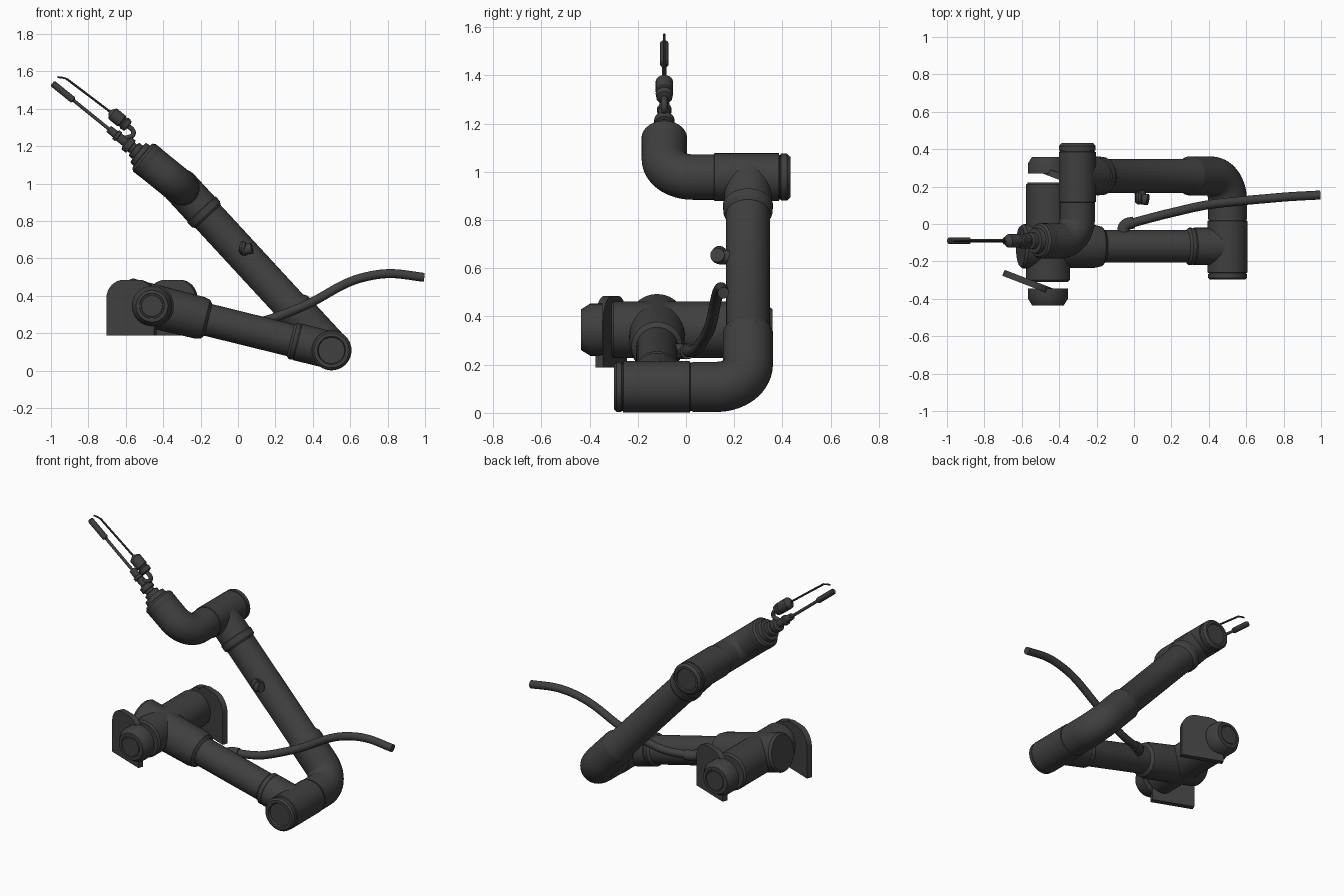
import bpy, bmesh, math
from mathutils import Vector as V

if "Cube" in bpy.data.objects:
    bpy.data.objects.remove(bpy.data.objects["Cube"])

mat = bpy.data.materials.new("charcoal")
mat.diffuse_color = (0.05, 0.05, 0.05, 1)
mat.use_nodes = True
mat.node_tree.nodes["Principled BSDF"].inputs["Base Color"].default_value = mat.diffuse_color


def finish(name, bm):
    bmesh.ops.recalc_face_normals(bm, faces=bm.faces)
    me = bpy.data.meshes.new(name)
    bm.to_mesh(me)
    bm.free()
    ob = bpy.data.objects.new(name, me)
    bpy.context.collection.objects.link(ob)
    me.materials.append(mat)
    bpy.context.view_layer.objects.active = ob
    ob.select_set(True)
    bpy.ops.object.shade_smooth_by_angle(angle=math.radians(32))
    ob.select_set(False)
    return ob


def sweep(name, pts, radii, tangents, n=40):
    """Closed skin of circular rings, turned along the path without twist."""
    bm = bmesh.new()
    side = tangents[0].orthogonal().normalized()
    rings = []
    for p, r, t in zip(pts, radii, tangents):
        side = (side - t * side.dot(t)).normalized()
        up = t.cross(side)
        rings.append([bm.verts.new(p + (side * math.cos(a) + up * math.sin(a)) * r)
                      for a in (2 * math.pi * i / n for i in range(n))])
    for a, b in zip(rings, rings[1:]):
        for i in range(n):
            j = (i + 1) % n
            bm.faces.new((a[i], a[j], b[j], b[i]))
    bm.faces.new(rings[0][::-1])
    bm.faces.new(rings[-1])
    return finish(name, bm)


def lathe(name, origin, axis, profile, n=40):
    """Turned part from (distance, radius) pairs along an axis."""
    d = V(axis).normalized()
    return sweep(name, [V(origin) + d * s for s, _ in profile],
                 [r for _, r in profile], [d] * len(profile), n)


def bend(name, start, corner, end, turn, r, steps=14):
    """Pipe with one rounded corner of centreline radius `turn`."""
    a, b, c = V(start), V(corner), V(end)
    u, w = (b - a).normalized(), (c - b).normalized()
    ang = u.angle(w)
    cut = turn * math.tan(ang / 2)
    p0 = b - u * cut
    nrm = (w - u * u.dot(w)).normalized()
    pts, tan = [a], [u]
    for i in range(steps + 1):
        t = ang * i / steps
        pts.append(p0 + u * turn * math.sin(t) + nrm * turn * (1 - math.cos(t)))
        tan.append(u * math.cos(t) + nrm * math.sin(t))
    pts.append(c)
    tan.append(w)
    return sweep(name, pts, [r] * len(pts), tan)


def hose(name, knots, r, sub=8, n=16):
    """Smooth flexible line through a few knots."""
    k = [V(p) for p in knots]
    k = [2 * k[0] - k[1]] + k + [2 * k[-1] - k[-2]]
    pts = []
    for i in range(1, len(k) - 2):
        a, b, c, d = k[i - 1:i + 3]
        for j in range(sub):
            t = j / sub
            pts.append(0.5 * (2 * b + (c - a) * t + (2 * a - 5 * b + 4 * c - d) * t * t
                              + (3 * b - a - 3 * c + d) * t ** 3))
    pts.append(k[-2])
    tan = [(pts[min(i + 1, len(pts) - 1)] - pts[max(i - 1, 0)]).normalized()
           for i in range(len(pts))]
    return sweep(name, pts, [r] * len(pts), tan, n)


Y = V((0, 1, 0))
elbow = V((0.5, 0, 0.108))
wrist = V((-0.303, 0, 0.978))
shoulder = V((-0.46, 0, 0.345))
upper = (wrist - elbow).normalized()
lower = (shoulder - elbow).normalized()
tool = V((-0.777, 0, 0.629)).normalized()
perp = V((0.629, 0, 0.777)).normalized()
UY, LY, TY = 0.257, -0.12, -0.09      # depth of upper arm, lower arm and tool

# Shoulder barrel with bolted end caps
lathe("shoulder_barrel", shoulder, Y,
      [(-0.31, 0.107), (-0.30, 0.117), (0.21, 0.117), (0.222, 0.107)])
MID = -0.0375
for s, tag in ((-1, "front"), (1, "back")):
    lathe("shoulder_cap_" + tag, shoulder + Y * MID, Y * s,
          [(0.308, 0.108), (0.36, 0.108), (0.397, 0.085), (0.397, 0.068),
           (0.393, 0.066), (0.393, 0.058), (0.397, 0.056)])

    # Slanted mounting plate with rounded top corners
    u = V((0.26, -0.10, 0)).normalized()
    thick = V((u.y, -u.x, 0)) * 0.017
    outline = [(-0.137, 0.188), (0.137, 0.188)]
    for cx, a0 in ((0.037, 0), (-0.037, 90)):
        for i in range(9):
            a = math.radians(a0 + 90 * i / 8)
            outline.append((cx + 0.1 * math.cos(a), 0.385 + 0.1 * math.sin(a)))
    centre = V((-0.57, -0.31, 0))
    bm = bmesh.new()
    sides = []
    for k in (-1, 1):
        ring = []
        for x, z in outline:
            p = centre + u * x + thick * k
            if s == 1:                # half turn about the barrel centre
                p = V((2 * shoulder.x - p.x, 2 * MID - p.y, 0))
            ring.append(bm.verts.new((p.x, p.y, z)))
        sides.append(ring)
        bm.faces.new(ring)
    m = len(outline)
    for i in range(m):
        j = (i + 1) % m
        bm.faces.new((sides[0][i], sides[0][j], sides[1][j], sides[1][i]))
    finish("mounting_plate_" + tag, bm)

# Lower arm, wide at the shoulder and slimmer towards the elbow
reach = (shoulder - elbow).length
lathe("lower_arm", elbow + Y * LY, lower,
      [(0, 0.1), (0.185, 0.1), (0.19, 0.096), (0.2, 0.1), (0.212, 0.1), (0.225, 0.087),
       (reach - 0.31, 0.087), (reach - 0.295, 0.106), (reach - 0.26, 0.114),
       (reach + 0.135, 0.119), (reach + 0.15, 0.108)])

# Elbow barrel and the bent pipe that leads to the upper arm
lathe("elbow_barrel", elbow, Y,
      [(-0.286, 0.06), (-0.286, 0.07), (-0.298, 0.075), (-0.298, 0.093), (-0.288, 0.104),
       (-0.268, 0.104), (-0.266, 0.1), (-0.262, 0.1), (-0.26, 0.107),
       (0.015, 0.107), (0.018, 0.101), (0.03, 0.101)])
corner = elbow + Y * UY
bend("elbow_bend", elbow + Y * 0.026, corner, corner + upper * 0.29, 0.13, 0.104)

# Upper arm with a collar at the wrist
span = (wrist - elbow).length
lathe("upper_arm", corner, upper,
      [(0.28, 0.104), (0.30, 0.104), (0.325, 0.091), (span - 0.21, 0.091),
       (span - 0.195, 0.102), (span - 0.16, 0.104), (span - 0.157, 0.098),
       (span - 0.15, 0.098), (span, 0.098)])

# Wrist barrel and the bend leading to the tool
lathe("wrist_barrel", wrist, Y,
      [(0.1, 0.092), (0.115, 0.092), (0.118, 0.099), (0.385, 0.099), (0.387, 0.092),
       (0.392, 0.092), (0.394, 0.098), (0.418, 0.098), (0.433, 0.084), (0.433, 0.07),
       (0.426, 0.066)])
tc = wrist + Y * TY
bend("wrist_bend", wrist + Y * 0.12, tc, tc + tool * 0.21, 0.12, 0.094)

# Tool flange and stem
lathe("tool_flange", tc, tool,
      [(0.2, 0.091), (0.212, 0.095), (0.255, 0.095), (0.268, 0.085), (0.272, 0.07),
       (0.298, 0.066), (0.3, 0.045), (0.325, 0.045), (0.33, 0.03), (0.345, 0.03),
       (0.348, 0.042), (0.378, 0.042), (0.385, 0.024), (0.43, 0.024), (0.433, 0.03),
       (0.45, 0.03), (0.453, 0.022), (0.5, 0.02)], 28)

# Lower probe rod with thick tip
lathe("lower_probe", tc, tool,
      [(0.49, 0.009), (0.74, 0.009), (0.745, 0.018), (0.88, 0.018), (0.887, 0.012)], 16)

# Upper probe: body, thin rod with hooked end, and its link to the stem
lathe("upper_probe_body", tc + perp * 0.076, tool,
      [(0.425, 0.02), (0.43, 0.033), (0.455, 0.036), (0.46, 0.03), (0.467, 0.03),
       (0.472, 0.036), (0.535, 0.036), (0.545, 0.022), (0.555, 0.007)], 20)


def at(s, h):
    return tc + tool * s + perp * h


hose("upper_probe_rod", [at(0.54, 0.076), at(0.7, 0.071), at(0.845, 0.066)], 0.006, 3, 10)
hose("upper_probe_hook", [at(0.843, 0.066), at(0.862, 0.058), at(0.886, 0.043)], 0.005, 3, 10)
hose("upper_probe_link", [at(0.44, 0.076), at(0.395, 0.075), at(0.378, 0.055),
                          at(0.39, 0.03), at(0.41, 0.01)], 0.013, 6, 12)

# Supply hose with its socket on the lower arm
hose("hose_socket", [(-0.06, -0.07, 0.255), (-0.055, -0.02, 0.255), (-0.035, 0.0, 0.255),
                     (0.0, 0.008, 0.255)], 0.032)
hose("supply_hose", [(-0.03, 0.0, 0.255), (0.1, 0.035, 0.26), (0.2, 0.06, 0.285),
                     (0.38, 0.1, 0.358), (0.57, 0.123, 0.462), (0.7, 0.135, 0.505),
                     (0.83, 0.146, 0.518), (0.995, 0.155, 0.498)], 0.024)

# Spare hose socket on the upper arm
hose("upper_socket", [(0.03, 0.21, 0.645), (0.035, 0.155, 0.645), (0.045, 0.135, 0.648),
                      (0.075, 0.13, 0.655)], 0.03)
lathe("upper_socket_lip", (0.02, 0.138, 0.66), (1, 0, -0.15),
      [(-0.012, 0.024), (0, 0.033), (0.014, 0.033), (0.02, 0.028)], 18)
